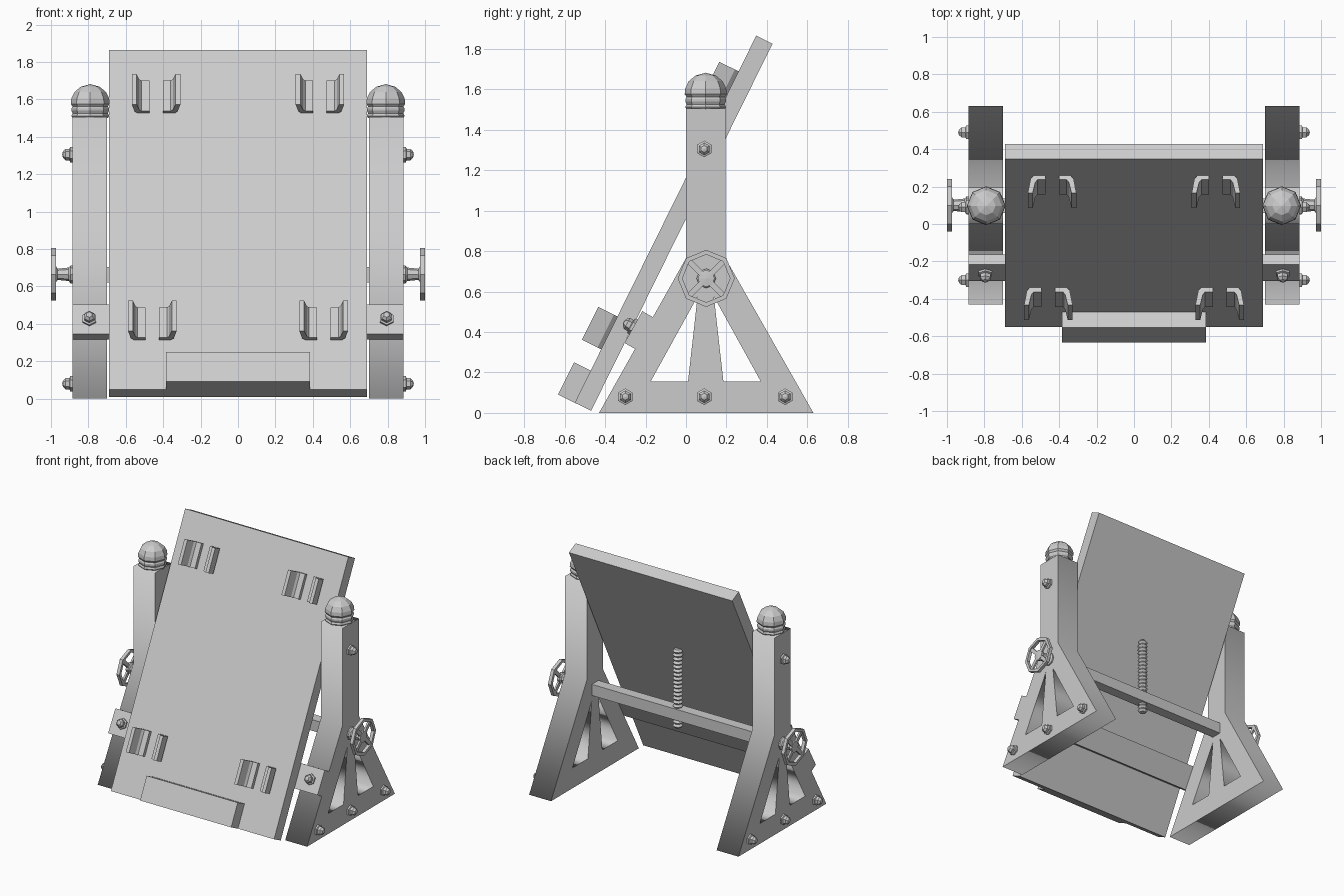
import bpy, bmesh, math
from mathutils import Matrix, Vector

if "Cube" in bpy.data.objects:
    bpy.data.objects.remove(bpy.data.objects["Cube"])

CY = 0.0975                      # depth of the post centre line
AX = Vector((1, 0, 0))
UP = Vector((0, 0, 1))


def frame(origin, axis, up):
    """Matrix whose local z runs along axis and local x along up."""
    axis, up = Vector(axis).normalized(), Vector(up).normalized()
    m = Matrix((up, axis.cross(up), axis)).transposed().to_4x4()
    m.translation = Vector(origin)
    return m


def finish(name, bm, mirror=False):
    bmesh.ops.recalc_face_normals(bm, faces=bm.faces)
    me = bpy.data.meshes.new(name)
    bm.to_mesh(me)
    bm.free()
    ob = bpy.data.objects.new(name, me)
    bpy.context.collection.objects.link(ob)
    if mirror:
        ob.modifiers.new("mirror", 'MIRROR').use_mirror_merge = False
    return ob


def lathe(bm, profile, n, m):
    """Spin (radius, height) points into n flat sides, placed by m."""
    rings = []
    for r, h in profile:
        if r == 0:
            rings.append([bm.verts.new(m @ Vector((0, 0, h)))] * n)
        else:
            rings.append([bm.verts.new(m @ Vector((r * math.cos(t), r * math.sin(t), h)))
                          for t in (2 * math.pi * i / n for i in range(n))])
    for a, b in zip(rings, rings[1:]):
        for i in range(n):
            j = (i + 1) % n
            bm.faces.new(list(dict.fromkeys((a[i], a[j], b[j], b[i]))))


def prism(bm, section, length, m):
    """Closed section in local xy, extruded along local z."""
    low = [bm.verts.new(m @ Vector((x, y, 0))) for x, y in section]
    top = [bm.verts.new(m @ Vector((x, y, length))) for x, y in section]
    bm.faces.new(low)
    bm.faces.new(top)
    for i in range(len(low)):
        j = (i + 1) % len(low)
        bm.faces.new((low[i], low[j], top[j], top[i]))


def box(bm, x, y, z, m=Matrix()):
    section = [(x[0], y[0]), (x[1], y[0]), (x[1], y[1]), (x[0], y[1])]
    prism(bm, section, z[1] - z[0], m @ Matrix.Translation((0, 0, z[0])))


# Side frames: post on a splayed base with two triangular openings
outline = [(-0.43, 0), (0.63, 0), (0.195, 0.765), (0.195, 1.505), (0, 1.505), (0, 0.765)]
hole_front = [(-0.175, 0.155), (0.01, 0.155), (0.057, 0.575)]
hole_back = [(2 * CY - y, z) for y, z in hole_front]
curve = bpy.data.curves.new("side_frame", 'CURVE')
curve.dimensions, curve.fill_mode, curve.extrude = '2D', 'BOTH', 0.0925
for loop in (outline, hole_front, hole_back):
    sp = curve.splines.new('POLY')
    sp.points.add(len(loop) - 1)
    for p, (y, z) in zip(sp.points, loop):
        p.co = (y, z, 0, 1)
    sp.use_cyclic_u = True
for name, s in (("left", -1), ("right", 1)):
    ob = bpy.data.objects.new("side_frame_" + name, curve)
    ob.matrix_world = frame((s * 0.7925, 0, 0), AX, (0, 1, 0))
    bpy.context.collection.objects.link(ob)

# Post caps: ringed collar and dome
bm = bmesh.new()
lathe(bm, [(0, 1.5), (0.094, 1.5), (0.101, 1.512), (0.094, 1.526), (0.101, 1.54), (0.101, 1.552),
           (0.094, 1.562), (0.104, 1.576), (0.101, 1.605), (0.084, 1.64), (0.05, 1.668), (0, 1.682)],
      8, Matrix.Translation((0.79, CY, 0)))
finish("post_cap", bm, True)

# Hex bolts on the frames and on the plank ends
bolt = [(0, -0.005), (0.041, -0.005), (0.041, 0.012), (0.031, 0.016), (0.031, 0.036), (0.017, 0.051), (0, 0.055)]
leg_dir = Vector((0, 0.43, 0.765)).normalized()
leg_out = Vector((0, -leg_dir.z, leg_dir.y))
plank_mid = Vector((0, -0.208, 0.395))       # centre of the plank's back face
bm = bmesh.new()
for y, z in ((0.09, 1.305), (-0.30, 0.08), (0.09, 0.08), (0.49, 0.08)):
    lathe(bm, bolt, 6, frame((0.885, y, z), AX, UP))
lathe(bm, bolt, 6, frame(plank_mid + leg_out * 0.06 + AX * 0.795, leg_out, leg_dir))
finish("bolt", bm, True)

# Plank across the front legs, behind the board
bm = bmesh.new()
box(bm, (-0.09, 0.09), (-0.885, 0.885), (0, 0.06), frame(plank_mid, leg_out, leg_dir))
finish("front_plank", bm)

# Cross beam between the posts
bm = bmesh.new()
box(bm, (-0.72, 0.72), (CY - 0.04, CY + 0.04), (0.62, 0.705))
finish("cross_beam", bm)

# Upright screw through the beam
prof, z = [(0, 0.55)], 0.55
while z < 1.15:
    prof += [(0.024, z), (0.037, z + 0.015)]
    z += 0.03
prof += [(0.024, z), (0, z)]
bm = bmesh.new()
lathe(bm, prof, 8, Matrix.Translation((0, CY, 0)))
finish("lift_screw", bm)

# Hand wheels: shaft, hub, four spokes and an eight-sided rim
bm = bmesh.new()
wheel = frame((0.88, 0.1, 0.665), AX, UP)
lathe(bm, [(0, 0), (0.048, 0), (0.048, 0.015), (0.036, 0.025), (0.03, 0.085), (0.042, 0.092), (0.042, 0.112), (0, 0.116)], 8, wheel)
for k in range(4):
    rot = Matrix.Rotation(math.radians(45 + 90 * k), 4, 'Z')
    box(bm, (0.03, 0.125), (-0.014, 0.014), (0.097, 0.111), wheel @ rot)
lathe(bm, [(0.118, 0.094), (0.141, 0.094), (0.141, 0.119), (0.118, 0.119), (0.118, 0.094)], 8, wheel)
bmesh.ops.remove_doubles(bm, verts=bm.verts, dist=1e-5)
finish("hand_wheel", bm, True)

# Tilted board: local x = width, local y = out of the front, local z = up the board
tilt = math.radians(26.3)
up_board = Vector((0, math.sin(tilt), math.cos(tilt)))
board = frame((0, -0.55, 0.05), up_board, AX)
front = up_board.cross(AX)                   # local y direction
if front.y > 0:                              # keep +y pointing out of the front
    board = board @ Matrix.Scale(-1, 4, (0, 1, 0))
bm = bmesh.new()
box(bm, (-0.69, 0.69), (-0.09, 0), (0, 2.025), board)
finish("board", bm)
bm = bmesh.new()
box(bm, (-0.385, 0.385), (0, 0.092), (0, 0.178), board)
finish("board_ledge", bm)

# Holder clips: facing pairs of bent strips
bm = bmesh.new()
clip = [(0.036, -0.004), (0.095, -0.004), (0.115, 0.02), (0.13, 0.106), (0.104, 0.106), (0.09, 0.042), (0.078, 0.026), (0.036, 0.026)]
for cx, u in ((0.438, 1.647), (0.458, 0.295)):
    for s in (-1, 1):
        prism(bm, [(cx + s * x, n) for x, n in clip], 0.181, board @ Matrix.Translation((0, 0, u)))
finish("holder_clip", bm, True)
